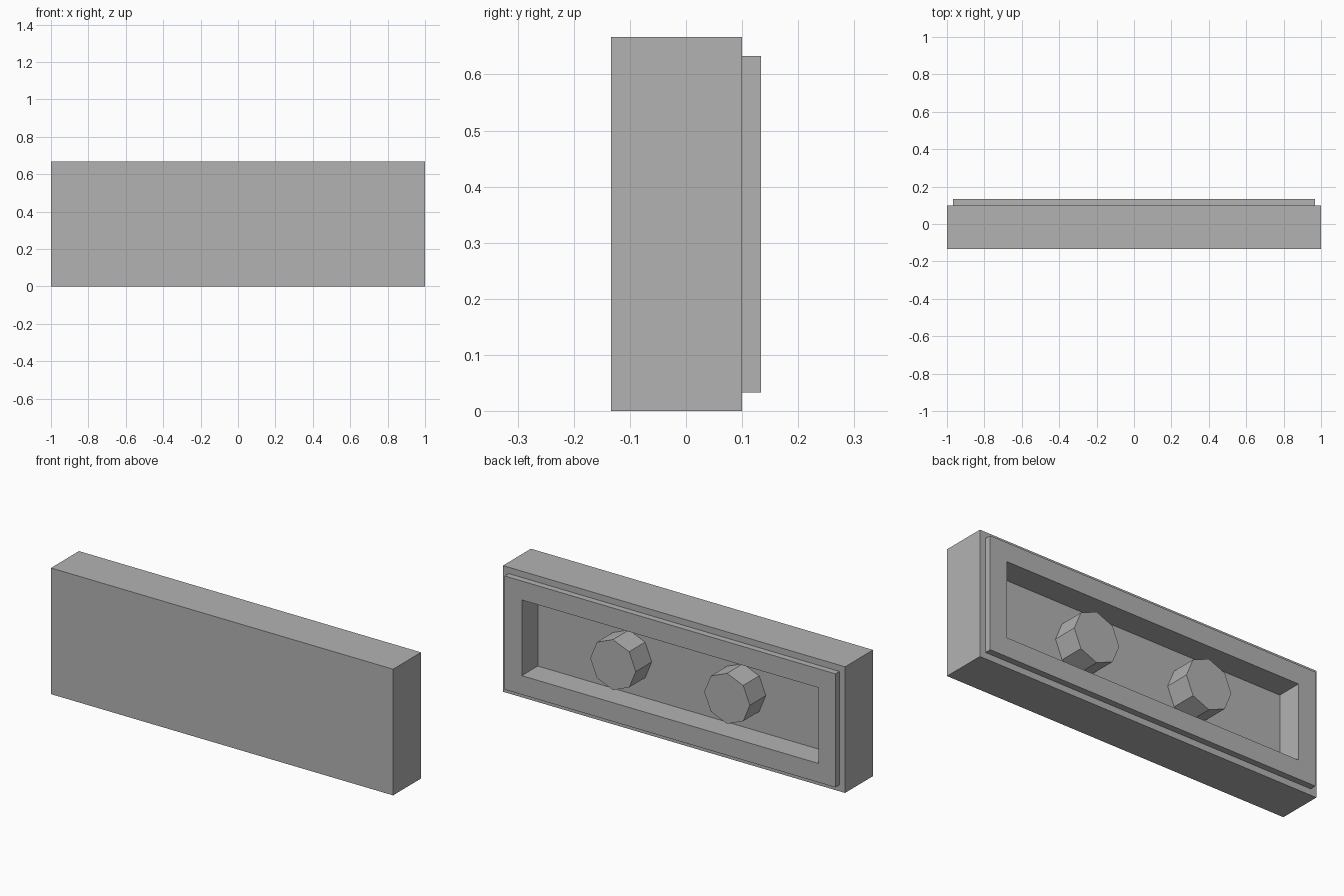
import bpy, bmesh, math
from mathutils import Matrix, Vector

default = bpy.data.objects.get("Cube")
if default:
    bpy.data.objects.remove(default, do_unlink=True)

U = 1 / 30                      # modelling unit
WIDTH, HEIGHT = 60 * U, 20 * U
FRONT, BACK, RIM_TOP, FLOOR = -4 * U, 3 * U, 4 * U, 0.0

grey = bpy.data.materials.new("plain_grey")
grey.use_nodes = True
colour = (0.45, 0.45, 0.45, 1)
grey.diffuse_color = colour
grey.node_tree.nodes["Principled BSDF"].inputs["Base Color"].default_value = colour


def finish(bm, name):
    bmesh.ops.recalc_face_normals(bm, faces=bm.faces)
    mesh = bpy.data.meshes.new(name)
    bm.to_mesh(mesh)
    bm.free()
    mesh.materials.append(grey)
    obj = bpy.data.objects.new(name, mesh)
    bpy.context.collection.objects.link(obj)
    return obj


def inset_and_push(bm, face, margin, distance):
    """Inset a face, then extrude the middle along y."""
    bmesh.ops.inset_region(bm, faces=[face], thickness=margin, use_even_offset=True)
    middle = bmesh.ops.extrude_discrete_faces(bm, faces=[face])["faces"][0]
    bmesh.ops.translate(bm, verts=middle.verts, vec=(0, distance, 0))
    return middle


# Tile body: slab with a raised rim and a sunken panel on its back
bm = bmesh.new()
bmesh.ops.create_cube(bm, size=1)
bmesh.ops.scale(bm, vec=(WIDTH, BACK - FRONT, HEIGHT), verts=bm.verts)
bmesh.ops.translate(bm, vec=(0, (BACK + FRONT) / 2, HEIGHT / 2), verts=bm.verts)
bm.normal_update()
back = max(bm.faces, key=lambda f: f.calc_center_median().y)
rim = inset_and_push(bm, back, U, RIM_TOP - BACK)
bm.normal_update()
inset_and_push(bm, rim, 3 * U, FLOOR - RIM_TOP)
finish(bm, "tile_body")

# Two eight-sided pegs standing in the recess, flush with the rim
for side, name in ((1, "left_peg"), (-1, "right_peg")):
    bm = bmesh.new()
    place = Matrix.Translation(Vector((side * 10 * U, (FLOOR + RIM_TOP) / 2, HEIGHT / 2)))
    bmesh.ops.create_cone(bm, cap_ends=True, segments=8, radius1=4 * U, radius2=4 * U,
                          depth=RIM_TOP - FLOOR,
                          matrix=place @ Matrix.Rotation(math.pi / 2, 4, "X"))
    finish(bm, name)
